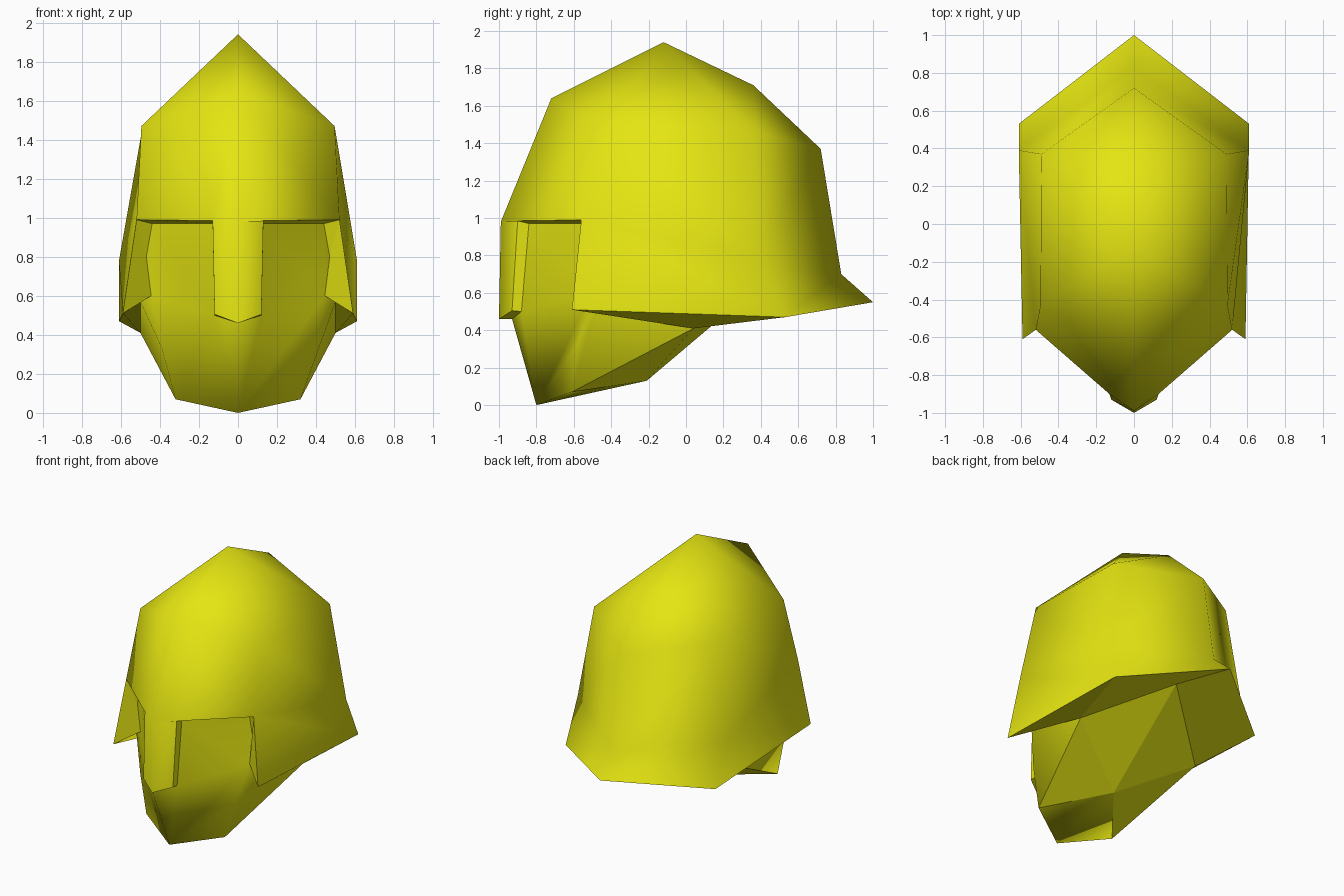
import bpy, bmesh

if "Cube" in bpy.data.objects:
    bpy.data.objects.remove(bpy.data.objects["Cube"])

yellow = bpy.data.materials.new("yellow")
yellow.diffuse_color = (0.78, 0.78, 0.006, 1)
yellow.use_nodes = True
yellow.node_tree.nodes["Principled BSDF"].inputs["Base Color"].default_value = yellow.diffuse_color

# half of the outline (x >= 0)
pts = {
    # helmet: centre ridge c, nose guard n, front side s, back side b
    "c0": (0, -1.0, 0.46), "c1": (0, -0.99, 0.98), "c2": (0, -0.72, 1.64),
    "c3": (0, -0.12, 1.94), "c4": (0, 0.36, 1.71), "c5": (0, 0.72, 1.37),
    "c6": (0, 0.83, 0.70), "c7": (0, 1.0, 0.55),
    "n0": (0.12, -0.93, 0.505), "n1": (0.13, -0.90, 0.985),
    "s0": (0.59, -0.61, 0.51), "s1": (0.52, -0.56, 0.99), "s2": (0.495, -0.43, 1.47),
    "b0": (0.61, 0.53, 0.47), "b1": (0.61, 0.39, 0.78), "b2": (0.49, 0.37, 1.46),
    # inner edge of the face opening
    "mouth": (0, -0.93, 0.46), "nose_in0": (0.12, -0.88, 0.50),
    "nose_in1": (0.13, -0.84, 0.97), "temple": (0.44, -0.50, 0.97),
    "eye": (0.47, -0.50, 0.80), "cheek": (0.445, -0.50, 0.60),
    # jaw and neck
    "chin": (0, -0.80, 0.0), "jaw": (0.32, -0.61, 0.07), "jaw_mid": (0.39, -0.58, 0.33),
    "hinge": (0.50, -0.47, 0.57), "throat": (0, -0.21, 0.13),
    "ear": (0.50, 0.04, 0.41), "nape": (0, 0.44, 0.68),
}
shell = ["c0 n0 n1 c1", "c1 n1 s1 c2", "c2 s1 s2", "c2 s2 c3", "c3 s2 b2",
         "c3 b2 c4", "c4 b2 c5", "c5 b2 b1 c6", "c6 b1 b0 c7",
         "s2 s1 b1 b2", "s1 s0 b0 b1"]
rim = ["c0 mouth nose_in0 n0", "n0 nose_in0 nose_in1 n1", "n1 nose_in1 temple s1",
       "s1 temple eye", "s1 eye cheek s0",
       "s0 cheek hinge", "s0 hinge ear b0", "b0 ear nape c7"]
face = ["nose_in0 cheek eye temple nose_in1", "mouth chin nose_in0",
        "chin jaw_mid cheek nose_in0", "chin jaw jaw_mid",
        "jaw ear hinge jaw_mid", "jaw_mid hinge cheek", "chin throat jaw"]
neck = ["jaw throat ear", "throat nape ear"]

# build both mirrored halves
bm = bmesh.new()
right = {k: bm.verts.new(p) for k, p in pts.items()}
left = {k: right[k] if p[0] == 0 else bm.verts.new((-p[0], p[1], p[2]))
        for k, p in pts.items()}
crisp = []
for group in (shell, rim, face, neck):
    for names in group:
        keys = names.split()
        pair = [bm.faces.new([right[k] for k in keys]),
                bm.faces.new([left[k] for k in reversed(keys)])]
        if group is rim or names == "throat nape ear":
            crisp += pair
bmesh.ops.recalc_face_normals(bm, faces=bm.faces)
if bm.calc_volume(signed=True) < 0:
    bmesh.ops.reverse_faces(bm, faces=bm.faces)

# smooth surfaces with crisp rims and a crisp neck
for f in bm.faces:
    f.smooth = True
for f in crisp:
    for e in f.edges:
        e.smooth = False
for side in (right, left):
    for a, b in (("throat", "jaw"), ("jaw", "ear")):
        bm.edges.get((side[a], side[b])).smooth = False

me = bpy.data.meshes.new("helmeted_head")
bm.to_mesh(me)
bm.free()
me.materials.append(yellow)
ob = bpy.data.objects.new("helmeted_head", me)
bpy.context.collection.objects.link(ob)
